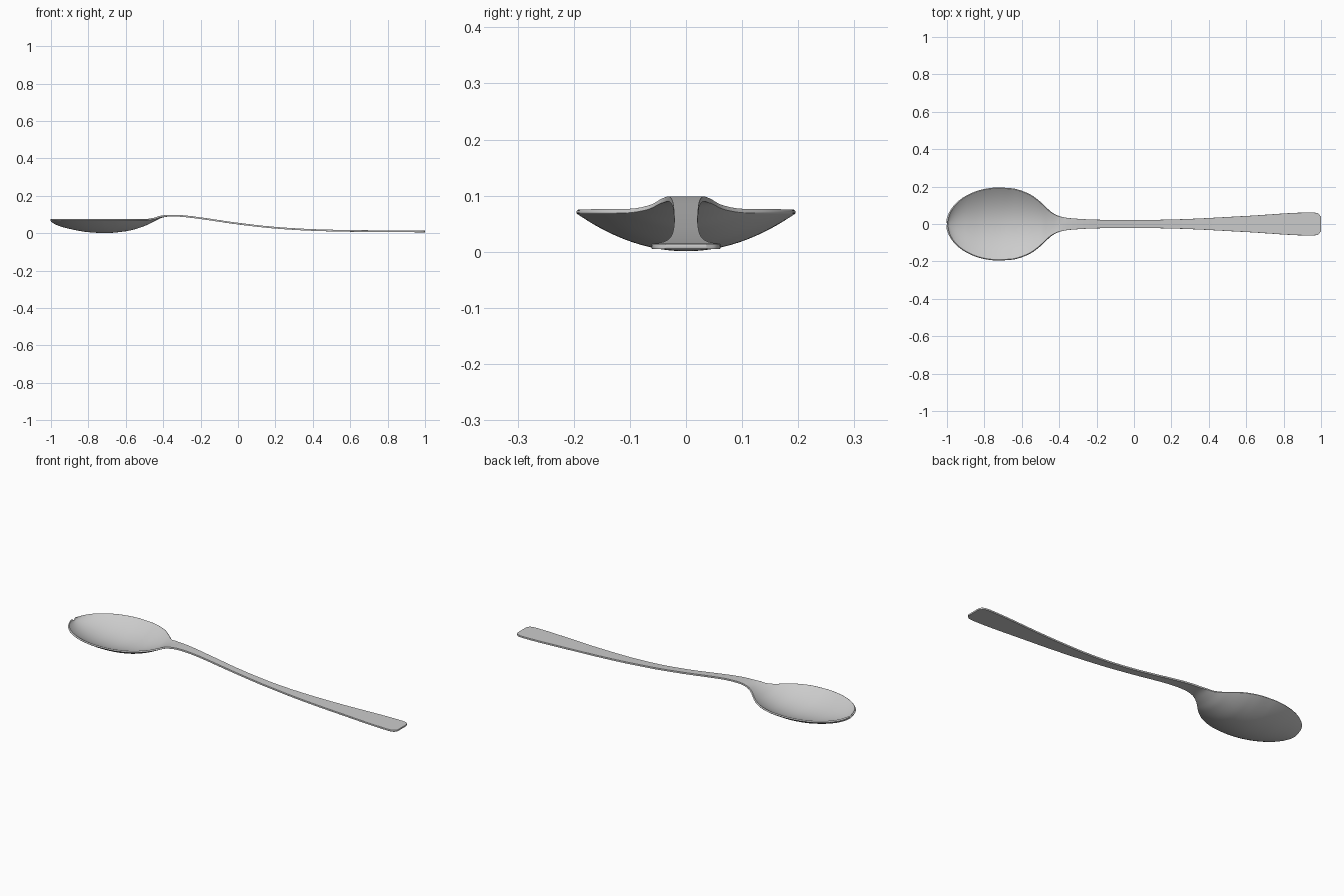
import bpy, math

if "Cube" in bpy.data.objects:
    bpy.data.objects.remove(bpy.data.objects["Cube"])

# Profiles as (x, value) pairs: half width, centre-line height, rim height
WIDTH = [(-.72, .192), (-.65, .187), (-.6, .174), (-.55, .151), (-.5, .113), (-.47, .084),
         (-.45, .066), (-.43, .053), (-.4, .041), (-.35, .032), (-.2, .023), (0, .021),
         (.2, .024), (.6, .043), (.95, .062), (.975, .060), (.99, .053), (1.0, .036)]
CENTRE = [(-1, .074), (-.985, .062), (-.95, .046), (-.9, .032), (-.8, .014), (-.71, .009),
          (-.6, .019), (-.5, .048), (-.45, .073), (-.4, .094), (-.36, .099), (-.3, .097),
          (-.2, .085), (0, .056), (.2, .034), (.4, .022), (.6, .017), (1, .014)]
RIM = [(-1, .077), (-.6, .077), (-.49, .077), (-.45, .083), (-.41, .095), (-.36, .099)]
TIP_X, BOWL_X = -.996, -.72
ACROSS = 16


def curve(points, x):
    """Smooth cubic interpolation with overshoot-free tangents."""
    n = len(points)
    x = min(max(x, points[0][0]), points[-1][0])

    def slope(i):
        return (points[i + 1][1] - points[i][1]) / (points[i + 1][0] - points[i][0])

    def tangent(i):
        if i == 0 or i == n - 1:
            return slope(min(i, n - 2))
        a, b = slope(i - 1), slope(i)
        return 2 * a * b / (a + b) if a * b > 0 else 0

    i = next(k for k in range(n - 1) if x <= points[k + 1][0])
    (x0, y0), (x1, y1) = points[i], points[i + 1]
    h = x1 - x0
    t = (x - x0) / h
    return (y0 * (1 + 2 * t) * (1 - t) ** 2 + y1 * t * t * (3 - 2 * t)
            + h * (tangent(i) * t * (1 - t) ** 2 - tangent(i + 1) * t * t * (1 - t)))


# Stations along the length: elliptical front of the bowl, neck, handle, rounded end
stations = []
for k in range(22):
    a = .06 + (math.pi / 2 - .06) * k / 22
    stations.append((BOWL_X + (TIP_X - BOWL_X) * math.cos(a), .192 * math.sin(a)))
xs = [BOWL_X + .4 * k / 28 for k in range(28)]
xs += [-.32 + 1.26 * k / 24 for k in range(25)]
xs += [.96, .975, .985, .992, .997, 1.0]
stations += [(x, curve(WIDTH, x)) for x in xs]

verts, faces = [], []
for x, w in stations:
    zc = curve(CENTRE, x)
    zr = curve(RIM, x) if x < -.36 else zc
    for j in range(ACROSS + 1):
        v = math.sin(math.pi / 2 * (2 * j / ACROSS - 1))
        verts.append((x, w * v, zc + (zr - zc) * v * v))
row = ACROSS + 1
for i in range(len(stations) - 1):
    for j in range(ACROSS):
        p = i * row + j
        faces.append((p, p + row, p + row + 1, p + 1))

# Spoon: one continuous sheet, thickened downwards and rounded at the rim
mesh = bpy.data.meshes.new("spoon")
mesh.from_pydata(verts, [], faces)
mesh.polygons.foreach_set("use_smooth", [True] * len(mesh.polygons))
spoon = bpy.data.objects.new("spoon", mesh)
bpy.context.collection.objects.link(spoon)
thick = spoon.modifiers.new("thickness", 'SOLIDIFY')
thick.thickness = .009
thick.offset = -1
smooth = spoon.modifiers.new("round_rim", 'SUBSURF')
smooth.levels = smooth.render_levels = 2
